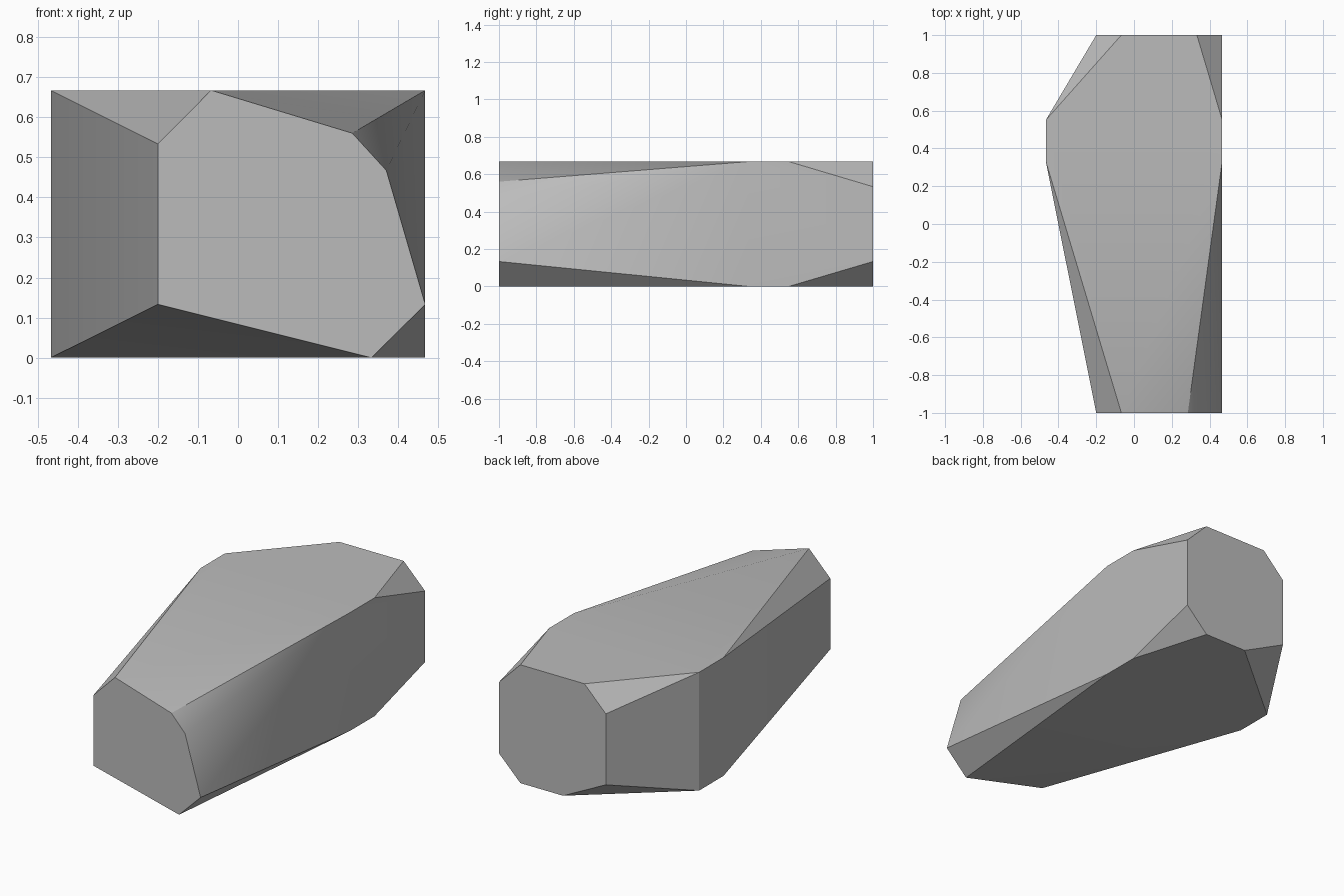
import bpy, bmesh, math

cube = bpy.data.objects.get("Cube")
if cube:
    bpy.data.objects.remove(cube, do_unlink=True)

# Stone grey
grey = bpy.data.materials.new("stone_grey")
grey.use_nodes = True
colour = (0.5, 0.5, 0.5, 1)
grey.diffuse_color = colour
grey.node_tree.nodes["Principled BSDF"].inputs["Base Color"].default_value = colour

# Outline of each end and of the widest section, as (x, z)
W, H = 0.467, 0.667
front = [(-0.2, 0.133), (-0.2, 0.533), (-0.067, H), (0.285, 0.56),
         (0.37, 0.467), (W, 0.133), (0.333, 0)]
middle = [(-W, 0), (-W, H), (W, H), (W, 0)]
back = [(-0.2, 0.133), (-0.2, 0.533), (-0.067, H), (0.333, H),
        (W, 0.533), (W, 0.133), (0.333, 0), (0.067, 0)]
sections = [(-1, front), (0.333, middle), (0.55, middle), (1, back)]

# Faceted block: hull over the sections, flat areas merged
bm = bmesh.new()
for y, outline in sections:
    for x, z in outline:
        bm.verts.new((x, y, z))
bmesh.ops.convex_hull(bm, input=bm.verts)
bmesh.ops.dissolve_limit(bm, angle_limit=math.radians(1), verts=bm.verts, edges=bm.edges)
bmesh.ops.recalc_face_normals(bm, faces=bm.faces)
mesh = bpy.data.meshes.new("faceted_stone")
bm.to_mesh(mesh)
bm.free()
mesh.materials.append(grey)
stone = bpy.data.objects.new("faceted_stone", mesh)
bpy.context.collection.objects.link(stone)

# Soft shading across shallow facets only
bpy.context.view_layer.objects.active = stone
stone.select_set(True)
bpy.ops.object.shade_smooth_by_angle(angle=math.radians(30))
